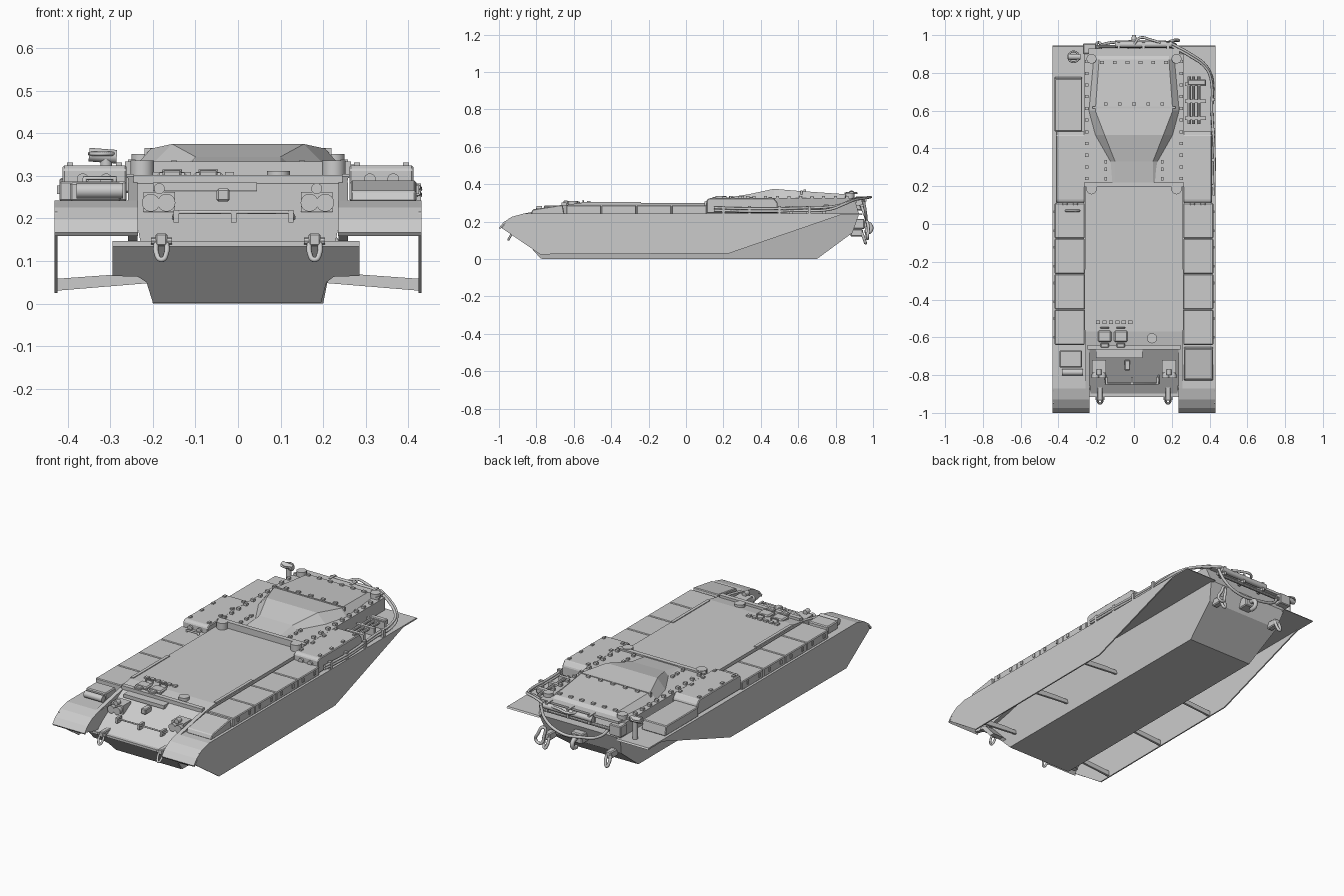
import bpy, bmesh
from math import pi, cos, sin
from mathutils import Vector, Matrix

if "Cube" in bpy.data.objects:
    bpy.data.objects.remove(bpy.data.objects["Cube"])


def finish(name, bm, bevel=0, smooth=False):
    bmesh.ops.recalc_face_normals(bm, faces=bm.faces[:])
    me = bpy.data.meshes.new(name)
    bm.to_mesh(me)
    bm.free()
    ob = bpy.data.objects.new(name, me)
    bpy.context.collection.objects.link(ob)
    if bevel:
        m = ob.modifiers.new("bevel", 'BEVEL')
        m.width, m.segments = bevel, 1
    if smooth:
        bpy.context.view_layer.objects.active = ob
        ob.select_set(True)
        bpy.ops.object.shade_smooth_by_angle(angle=0.6)
        ob.select_set(False)
    return ob


def loft(name, a, b, bevel=0):
    """Solid between two matching outlines."""
    bm = bmesh.new()
    va, vb = [bm.verts.new(p) for p in a], [bm.verts.new(p) for p in b]
    bm.faces.new(va)
    bm.faces.new(vb[::-1])
    for i in range(len(a)):
        j = (i + 1) % len(a)
        bm.faces.new((va[i], vb[i], vb[j], va[j]))
    return finish(name, bm, bevel)


def side_prism(name, yz, x0, x1, bevel=0):
    return loft(name, [(x0, y, z) for y, z in yz], [(x1, y, z) for y, z in yz], bevel)


def box(name, x0, x1, y0, y1, z0, z1, bevel=0):
    return side_prism(name, [(y0, z0), (y1, z0), (y1, z1), (y0, z1)], x0, x1, bevel)


def boxes(name, centres, size):
    bm = bmesh.new()
    for c in centres:
        bmesh.ops.create_cube(bm, size=1, matrix=Matrix.Translation(c) @ Matrix.Diagonal((*size, 1)))
    return finish(name, bm)


def cyl(name, p, q, r, n=14, r2=None):
    p, q = Vector(p), Vector(q)
    d = q - p
    bm = bmesh.new()
    bmesh.ops.create_cone(bm, cap_ends=True, segments=n, radius1=r, radius2=r if r2 is None else r2, depth=d.length,
                          matrix=Matrix.Translation((p + q) / 2) @ d.to_track_quat('Z', 'Y').to_matrix().to_4x4())
    return finish(name, bm, smooth=True)


def tube(name, pts, r, curved=True, cyclic=False):
    cu = bpy.data.curves.new(name, 'CURVE')
    cu.dimensions, cu.bevel_depth, cu.bevel_resolution, cu.use_fill_caps = '3D', r, 2, True
    cu.resolution_u = 6
    if curved:
        s = cu.splines.new('BEZIER')
        s.bezier_points.add(len(pts) - 1)
        for b, p in zip(s.bezier_points, pts):
            b.co, b.handle_left_type, b.handle_right_type = p, 'AUTO', 'AUTO'
    else:
        s = cu.splines.new('POLY')
        s.points.add(len(pts) - 1)
        for b, p in zip(s.points, pts):
            b.co = (*p, 1)
    s.use_cyclic_u = cyclic
    ob = bpy.data.objects.new(name, cu)
    bpy.context.collection.objects.link(ob)
    return ob


# Hull: side profile whose width grows with height
prof = [(-.77, 0), (.70, 0), (.89, .14), (.925, .24), (.90, .325), (.20, .325), (.20, .3),
        (-.57, .3), (-.66, .285), (-.90, .145)]
wid = lambda z: .2 + .2 * z
loft("hull", [(-wid(z), y, z) for y, z in prof], [(wid(z), y, z) for y, z in prof])

# Lower nose plate, leaning with the nose
nose = [(-.295, .145), (-.295, .065), (-.235, .063), (-.215, .05), (-.2, .002),
        (.195, .002), (.208, .05), (.225, .063), (.285, .065), (.285, .145)]
lean = lambda z: -.775 - .13 * z / .145
loft("nose_plate", [(x, lean(z), z) for x, z in nose], [(x, lean(z) + .03, z) for x, z in nose])
box("nose_lip", -.295, .285, -.915, -.895, .134, .147)

for s, tag in ((-1, "left"), (1, "right")):
    # Skirt, fender and flank plate
    side_prism("skirt_" + tag, [(-.985, .165), (-.95, .215), (-.88, .24), (.84, .24), (.23, .03), (-.78, .025)],
               s * .424, s * .431)
    top = [(-1, .167), (-.975, .197), (-.93, .226), (-.87, .242), (.94, .242)]
    side_prism("fender_" + tag, top + [(y + .006, z - .008) for y, z in top[::-1]], s * .235, s * .431)
    side_prism("fender_flank_" + tag, [(-.99, .167), (-.93, .226), (-.87, .242), (-.66, .285), (-.64, .2), (-.9, .145)],
               s * .236, s * .258)
    # Skirt brackets
    for i, y in enumerate((-.72, -.3, .1)):
        arm = [(.43, .03), (.43, .058), (.29, .068), (.21, .068), (.21, .048)]
        loft(f"skirt_bracket_{tag}_{i}", [(s * x, y, z) for x, z in arm], [(s * x, y + .012, z) for x, z in arm])
    # Side stowage bins with lids
    for i in range(4):
        y = -.64 + i * .188
        box(f"stowage_bin_{tag}_{i}", s * .262, s * .42, y, y + .186, .24, .287, .004)
        boxes(f"bin_latches_{tag}_{i}", [(s * .421, y + d, .268) for d in (.04, .14)], (.008, .014, .02))
    # Rear raised bins with twin ports
    side_prism("rear_bin_" + tag, [(.11, .245), (.11, .315), (.125, .325), (.47, .325), (.49, .3), (.49, .245)],
               s * .262, s * .412, .004)
    for k in (.31, .365):
        cyl(f"bin_port_{tag}_{k}", (s * k, .115, .292), (s * k, .1, .292), .014)
    boxes("rear_bin_bolts_" + tag, [(s * x, y, .328) for y in (.15, .25, .35, .45) for x in (.28, .395)], (.014, .018, .008))
    # Headlight pairs and bracket
    box("headlight_bracket_" + tag, s * .148, s * .222, -.79, -.72, .215, .262)
    for x in (.168, .205):
        cyl(f"headlight_{tag}_{x}", (s * x, -.77, .237), (s * x, -.815, .237), .015, 16, .021)
    cyl("marker_lamp_" + tag, (s * .185, -.77, .27), (s * .185, -.8, .27), .013)
    # Front towing eyes with shackles
    box("tow_eye_" + tag, s * .166, s * .194, -.935, -.86, .135, .165, .004)
    tube("tow_shackle_" + tag, [(s * .168, -.925, .145), (s * .168, -.94, .12), (s * .18, -.95, .103),
                                (s * .192, -.94, .12), (s * .192, -.925, .145)], .006)
    cyl("shackle_pin_" + tag, (s * .155, -.925, .147), (s * .205, -.925, .147), .008, 8)
    # Rear towing hooks
    box("rear_tow_lug_" + tag, s * .17, s * .205, .88, .945, .12, .16, .005)
    tube("rear_tow_loop_" + tag, [(s * .175, .94, .14), (s * .178, .955, .1), (s * .188, .96, .085),
                                  (s * .198, .955, .1), (s * .2, .94, .14)], .008)
    # Roof edge strip and deck corner caps
    box("roof_edge_" + tag, s * .245, s * .262, -.56, -.24, .295, .304)
    cyl("deck_cap_" + tag, (s * .225, .185, .3), (s * .225, .185, .336), .028)
    cyl("rear_cap_" + tag, (s * .225, .875, .32), (s * .225, .875, .352), .026)

# Engine deck hump: tapered centre plate with sloping flanks
rows = [(.21, .327, .10, .115), (.33, .345, .10, .125), (.47, .375, .155, .205),
        (.60, .364, .205, .24), (.87, .345, .185, .215), (.9, .326, .185, .215)]
bm = bmesh.new()
grid = [[bm.verts.new(p) for p in ((-o, y, .324), (-i, y, z), (i, y, z), (o, y, .324))] for y, z, i, o in rows]
for a, b in zip(grid, grid[1:]):
    for k in range(3):
        bm.faces.new((a[k], a[k + 1], b[k + 1], b[k]))
    bm.faces.new((a[3], a[0], b[0], b[3]))
bm.faces.new(grid[0])
bm.faces.new(grid[-1])
finish("engine_hump", bm)
box("deck_front_step", -.265, .265, .195, .22, .295, .334)
box("deck_seam_strip", -.22, .22, .612, .622, .34, .366)

# Deck bolts and hinges
boxes("deck_bolts", [(s * .25, .24 + i * .062, .33) for s in (-1, 1) for i in range(11)], (.018, .016, .016))
boxes("hump_bolts", [(-.15 + .075 * i, .635, .365) for i in range(5)] +
      [(-.17 + .068 * i, .855, .349) for i in range(6)], (.02, .014, .012))
boxes("inner_deck_bolts", [(s * .15, y, .33) for s in (-1, 1) for y in (.24, .29, .33)], (.014, .018, .012))

# Front fender boxes
box("fender_box_left", -.395, -.275, -.76, -.67, .24, .285, .005)
cyl("fender_roll_left", (-.38, -.785, .265), (-.27, -.785, .265), .018)
side_prism("fender_box_right", [(-.83, .24), (-.82, .265), (-.66, .29), (-.65, .24)], .265, .418, .004)

# Glacis details: guard rail, lamp box, spare links
tube("glacis_rail", [(-.15, -.8, .2), (-.15, -.845, .205), (-.145, -.845, .215), (.125, -.845, .215),
                     (.13, -.845, .205), (.13, -.8, .2)], .005, False)
boxes("rail_posts", [(x, -.83, .205) for x in (-.145, -.01, .125)], (.012, .04, .03))
box("glacis_lamp", -.05, -.02, -.775, -.72, .24, .27, .004)
box("glacis_plate", -.2, .045, -.71, -.66, .265, .284)
box("glacis_top_bar", -.245, .245, -.665, -.64, .27, .302)

# Driver hatches, periscopes and caps
for i, x in enumerate((-.155, -.07)):
    box(f"driver_hatch_{i}", x - .035, x + .035, -.625, -.565, .285, .308, .006)
    box(f"periscope_{i}", x - .022, x + .022, -.655, -.63, .29, .313, .004)
    tube(f"hatch_handle_{i}", [(x - .02, -.55, .3), (x - .02, -.55, .312), (x + .02, -.55, .312), (x + .02, -.55, .3)], .004, False)
boxes("hatch_hinges", [(-.19 + .034 * i, -.52, .302) for i in range(6)], (.022, .018, .014))
cyl("roof_cap", (.095, -.605, .29), (.095, -.605, .311), .027, 16)
tube("roof_hook", [(-.36, .07, .285), (-.36, .07, .295), (-.29, .07, .295), (-.29, .07, .285)], .006, False)

# Left rear fender box, right rear tool rack
side_prism("rear_fender_box", [(.49, .242), (.49, .295), (.77, .295), (.78, .242)], -.42, -.275, .004)
for i, x in enumerate((.29, .315, .345)):
    cyl(f"tool_shaft_{i}", (x, .53, .272), (x, .78, .272), .008, 8)
boxes("tool_clamps", [(.325, y, .262) for y in (.56, .65, .74)], (.11, .018, .04))
box("tool_head", .285, .38, .735, .765, .262, .29, .004)

# Aerial base at rear left
cyl("aerial_post", (-.31, .885, .242), (-.31, .885, .345), .014)
cyl("aerial_drum", (-.35, .885, .35), (-.285, .885, .345), .016, 14)
tube("aerial_ring", [(-.32 + .028 * cos(a * pi / 3), .885 + .028 * sin(a * pi / 3), .352) for a in range(6)], .005, True, True)

# Rear plate fittings: rolled tubes, bins, lamps, hitch
cyl("rear_roll", (-.1, .95, .315), (.2, .95, .315), .016)
cyl("rear_bar", (-.22, .94, .285), (.22, .94, .285), .009, 10)
boxes("rear_roll_clamps", [(x, .935, .31) for x in (-.08, .05, .18)], (.014, .05, .05))
box("rear_shelf", -.24, .24, .89, .93, .318, .332)
box("rear_lamp_box", -.27, -.2, .9, .955, .26, .32, .004)
box("hitch_block", -.035, .035, .89, .955, .16, .215, .005)
tube("hitch_hook", [(0, .95, .19), (0, .985, .18), (0, .985, .15), (0, .955, .14)], .012)
tube("rear_top_loop", [(.0, .95, .325), (.03, .985, .33), (.09, .975, .33), (.14, .96, .325)], .007)
tube("rear_cable", [(-.2, .93, .3), (-.15, .955, .24), (-.03, .965, .205), (.1, .965, .2), (.19, .96, .25), (.22, .95, .31)], .008)
tube("cable_end", [(.19, .965, .2), (.22, .975, .16), (.235, .97, .12), (.205, .97, .11), (.19, .965, .15)], .008, True, True)

# Tow cable running along the right side
for i, d in enumerate((0, .014)):
    tube(f"side_tow_cable_{i}", [(.2, .955 - d, .325), (.3, .9 - d, .315), (.38, .84 - d, .29), (.413 - d / 2, .77, .265 + d),
                                 (.412, .6, .258 + d), (.426, .35, .255 + d), (.422, .15, .26 + d)], .007)
boxes("cable_clamps", [(.42, y, .262) for y in (.2, .34, .5, .66)], (.02, .016, .04))
